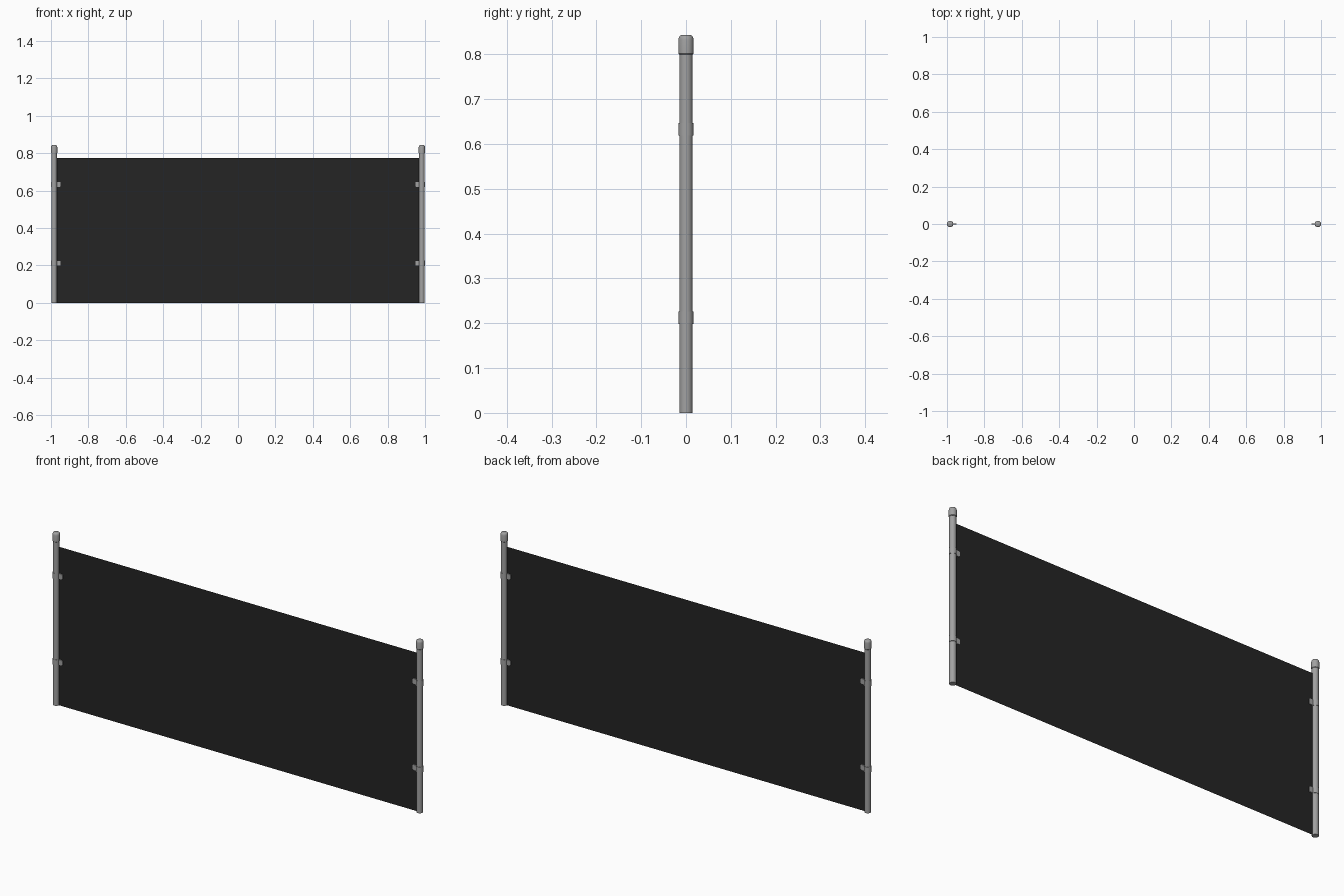
import bpy, bmesh, math

if "Cube" in bpy.data.objects:
    bpy.data.objects.remove(bpy.data.objects["Cube"])

def material(name, rgb):
    m = bpy.data.materials.new(name)
    m.diffuse_color = (*rgb, 1)
    m.use_nodes = True
    m.node_tree.nodes["Principled BSDF"].inputs["Base Color"].default_value = m.diffuse_color
    return m

steel = material("grey_steel", (0.36, 0.36, 0.36))
dark = material("dark_fabric", (0.018, 0.018, 0.018))
POST_X = 0.983

def finish(name, bm, mat, smooth=True):
    bmesh.ops.recalc_face_normals(bm, faces=bm.faces)
    me = bpy.data.meshes.new(name)
    bm.to_mesh(me)
    bm.free()
    me.materials.append(mat)
    ob = bpy.data.objects.new(name, me)
    bpy.context.collection.objects.link(ob)
    if smooth:
        bpy.ops.object.select_all(action='DESELECT')
        ob.select_set(True)
        bpy.context.view_layer.objects.active = ob
        bpy.ops.object.shade_smooth_by_angle(angle=math.radians(35))
    return ob

def lathe(name, profile, x, n=24):
    """Closed turned shape from (radius, z) pairs."""
    bm = bmesh.new()
    rings = [[bm.verts.new((x + r * math.cos(2 * math.pi * i / n),
                            r * math.sin(2 * math.pi * i / n), z))
              for i in range(n)] for r, z in profile]
    for a, b in zip(rings, rings[1:]):
        for i in range(n):
            j = (i + 1) % n
            bm.faces.new((a[i], a[j], b[j], b[i]))
    bm.faces.new(rings[0])
    bm.faces.new(rings[-1])
    return finish(name, bm, steel)

def tab(name, side, z0, z1):
    """Flat clamp plate with rounded inner corners."""
    bm = bmesh.new()
    c, xi, xo = 0.004, 0.948, POST_X - 0.01
    outline = [(xo, z0), (xi + c, z0), (xi + c * .3, z0 + c * .3), (xi, z0 + c),
               (xi, z1 - c), (xi + c * .3, z1 - c * .3), (xi + c, z1), (xo, z1)]
    f = bm.faces.new([bm.verts.new((side * x, -0.004, z)) for x, z in outline])
    ext = bmesh.ops.extrude_face_region(bm, geom=[f])
    bmesh.ops.translate(bm, vec=(0, 0.008, 0),
                        verts=[v for v in ext["geom"] if isinstance(v, bmesh.types.BMVert)])
    return finish(name, bm, steel)

for label, s in (("left", -1), ("right", 1)):
    x = s * POST_X
    # post and rounded cap
    lathe(f"{label}_post", [(0.0148, 0), (0.0148, 0.81)], x)
    lathe(f"{label}_cap", [(0.0155, 0.80), (0.017, 0.802), (0.017, 0.832), (0.0158, 0.838),
                           (0.0135, 0.8415), (0.010, 0.843)], x)
    # clamp bands with plates gripping the panel
    for level, z0, z1 in (("lower", 0.198, 0.226), ("upper", 0.619, 0.647)):
        lathe(f"{label}_{level}_clamp_band", [(0.0165, z0), (0.0165, z1)], x)
        tab(f"{label}_{level}_clamp_plate", s, z0 + 0.001, z1 - 0.001)

# thin fabric panel
bm = bmesh.new()
w = POST_X - 0.005
bm.faces.new([bm.verts.new(p) for p in
              ((-w, 0, 0), (w, 0, 0), (w, 0, 0.775), (-w, 0, 0.775))])
finish("screen_panel", bm, dark, smooth=False)
